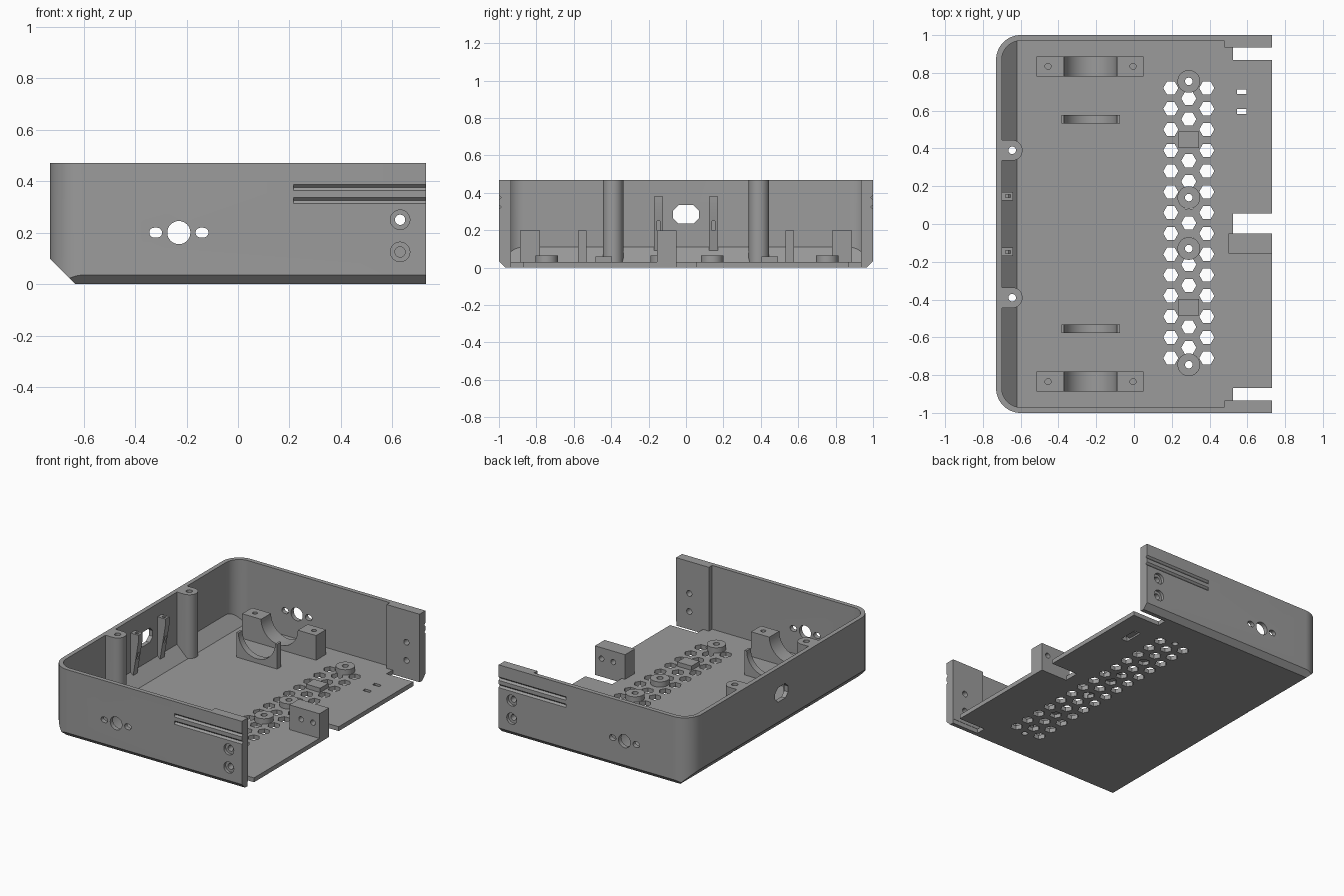
import bpy, bmesh
from math import sin, cos, pi, radians, sqrt

if "Cube" in bpy.data.objects:
    bpy.data.objects.remove(bpy.data.objects["Cube"], do_unlink=True)

grey = bpy.data.materials.new("plain grey")
grey.use_nodes = True
COLOUR = (0.33, 0.33, 0.33, 1)
grey.diffuse_color = COLOUR
for node in grey.node_tree.nodes:
    if node.type == "BSDF_PRINCIPLED":
        node.inputs["Base Color"].default_value = COLOUR

L, W, H, T = 0.73, 1.0, 0.47, 0.03      # half length, half width, height, wall
MOTOR_X, MOTOR_Z = -0.23, 0.2


# ---------- helpers ----------
def arc(cx, cy, r, start, end, n=16):
    angles = [radians(start + (end - start) * i / n) for i in range(n + 1)]
    return [(cx + r * cos(a), cy + r * sin(a)) for a in angles]


def circle(cx, cy, r, n=32):
    return arc(cx, cy, r, 0, 360, n)[:-1]


def rect(u0, u1, v0, v1):
    return [(u0, v0), (u1, v0), (u1, v1), (u0, v1)]


def extrude(bm, pts, a, b, axis="z"):
    place = {"x": lambda u, v, t: (t, u, v),
             "y": lambda u, v, t: (u, t, v),
             "z": lambda u, v, t: (u, v, t)}[axis]
    low = [bm.verts.new(place(u, v, a)) for u, v in pts]
    top = [bm.verts.new(place(u, v, b)) for u, v in pts]
    new = [bm.faces.new(low), bm.faces.new(top)]
    for i in range(len(pts)):
        j = (i + 1) % len(pts)
        new.append(bm.faces.new((low[i], low[j], top[j], top[i])))
    bmesh.ops.recalc_face_normals(bm, faces=new)


def slice_off(bm, point, normal):
    geom = bm.verts[:] + bm.edges[:] + bm.faces[:]
    bmesh.ops.bisect_plane(bm, geom=geom, plane_co=point, plane_no=normal, clear_outer=True)
    bmesh.ops.holes_fill(bm, edges=[e for e in bm.edges if e.is_boundary], sides=0)
    bmesh.ops.recalc_face_normals(bm, faces=bm.faces[:])


def make(name, bm):
    mesh = bpy.data.meshes.new(name)
    bm.to_mesh(mesh)
    bm.free()
    mesh.materials.append(grey)
    ob = bpy.data.objects.new(name, mesh)
    bpy.context.scene.collection.objects.link(ob)
    return ob


def solid(name, *shapes):
    bm = bmesh.new()
    for shape in shapes:
        extrude(bm, *shape)
    return make(name, bm)


def cut(ob, *cutters):
    for c in cutters:
        c.hide_render = True
        mod = ob.modifiers.new("cut", "BOOLEAN")
        mod.operation, mod.solver, mod.object = "DIFFERENCE", "EXACT", c
    bpy.context.view_layer.update()
    graph = bpy.context.evaluated_depsgraph_get()
    mesh = bpy.data.meshes.new_from_object(ob.evaluated_get(graph))
    ob.modifiers.clear()
    ob.data = mesh


# ---------- tray shell ----------
R = 0.13
bm = bmesh.new()
extrude(bm, [(L, -W), (L, W)] + arc(R - L, W - R, R, 90, 180)
        + arc(R - L, R - W, R, 180, 270), 0, H)
slice_off(bm, (-0.633, 0, 0), (-1, 0, -1))
for s in (-1, 1):
    slice_off(bm, (0, s * 0.965, 0), (0, s, -1))
tray = make("tray", bm)

# Cavity steps inward near the open end, leaving thicker wall ends
r, iw, pad = R - T, W - T, 0.935
bm = bmesh.new()
extrude(bm, [(1, -pad), (1, pad), (0.48, pad), (0.48, iw)]
        + arc(R - L, W - R, r, 90, 180) + arc(R - L, R - W, r, 180, 270)
        + [(0.48, -iw), (0.48, -pad)], T, 1)
slice_off(bm, (-0.59, 0, 0), (-1, 0, -1))
cavity = make("cavity_cutter", bm)

# Honeycomb vents and floor notches
vents = []
for col in (-1, 0, 1):
    for i in range(14 if col else 13):
        y = (0.72 if col else 0.665) - 0.11 * i
        vents.append((circle(0.29 + col * 0.055 * sqrt(3), y, 0.04, 6), -0.1, 0.1))
for y0, y1 in ((-0.05, 0.055), (0.868, 0.937), (-0.937, -0.868)):
    vents.append((rect(0.525, 0.8, y0, y1), -0.1, 0.0301))
for y in (0.595, 0.7):
    vents.append((rect(0.545, 0.595, y - 0.013, y + 0.013), -0.1, 0.1))
vent_cutter = solid("vent_cutter", *vents)

# Wall openings, grooves and vertical screw holes
holes = [(circle(MOTOR_X, MOTOR_Z, 0.045), -1.1, 1.1, "y")]
for dx in (-0.09, 0.09):
    x = MOTOR_X + dx
    holes.append((arc(x + 0.006, MOTOR_Z, 0.019, -90, 90)
                  + arc(x - 0.006, MOTOR_Z, 0.019, 90, 270), -1.1, 1.1, "y"))
for z in (0.125, 0.25):
    holes.append((circle(0.63, z, 0.02), -1.1, 1.1, "y"))
for s in (-1, 1):
    for z in (0.325, 0.375):
        holes.append((circle(s * W, z, 0.012, 4), 0.215, 0.8, "x"))
c = 0.03
holes.append(([(-0.07 + c, 0.235), (0.07 - c, 0.235), (0.07, 0.235 + c), (0.07, 0.335 - c),
               (0.07 - c, 0.335), (-0.07 + c, 0.335), (-0.07, 0.335 - c), (-0.07, 0.235 + c)],
              -0.8, -0.66, "x"))
POSTS = [(-0.645, 0.39), (-0.645, -0.39)]
STANDOFFS = [(0.29, y) for y in (0.755, 0.14, -0.13, -0.745)]
for x, y in POSTS + STANDOFFS:
    holes.append((circle(x, y, 0.02), -0.1, 0.6))
hole_cutter = solid("hole_cutter", *holes)

# Screw head recesses outside, and the strap recess underneath
bores = [(circle(0.63, z, 0.038), s * 0.98, s * 1.1, "y")
         for z in (0.125, 0.25) for s in (-1, 1)]
bores.append((rect(0.545, 0.595, 0.582, 0.713), -0.1, 0.012))
bore_cutter = solid("bore_cutter", *bores)
cut(tray, cavity, vent_cutter, hole_cutter, bore_cutter)
parts = [tray]

# ---------- screw posts on the closed end ----------
for n, (x, y) in enumerate(POSTS):
    bm = bmesh.new()
    extrude(bm, [(-0.71, y - 0.055)] + arc(x, y, 0.055, -90, 90) + [(-0.71, y + 0.055)], 0.02, H)
    slice_off(bm, (-0.62, 0, 0), (-1, 0, -1))
    post = make("screw_post_" + "ab"[n], bm)
    cut(post, hole_cutter)
    parts.append(post)

# ---------- standoffs and floor pads ----------
standoffs = solid("standoffs", *[(circle(x, y, 0.06), 0.025, 0.066) for x, y in STANDOFFS])
cut(standoffs, hole_cutter)
parts.append(standoffs)
parts.append(solid("floor_pads", *[(rect(0.235, 0.345, y - 0.044, y + 0.044), 0.025, 0.06)
                                   for y in (0.447, -0.44)]))

# ---------- cradles ----------
def cradle(name, x0, x1, y0, y1):
    dip = arc(MOTOR_X, MOTOR_Z, 0.14, 0, -180, 32)
    return solid(name, ([(x0, 0.025), (x1, 0.025), (x1, MOTOR_Z)] + dip + [(x0, MOTOR_Z)],
                        y0, y1, "y"))


screws = solid("cradle_screw_cutter", *[(circle(x, s * 0.835, 0.016, 20), 0.08, 0.3)
                                        for x in (-0.455, -0.005) for s in (-1, 1)])
for s, side in ((-1, "front"), (1, "back")):
    block = cradle(side + "_cradle", -0.515, 0.05, s * 0.78, s * 0.888)
    cut(block, screws)
    parts += [block, cradle(side + "_cradle_rib", -0.385, -0.075, s * 0.533, s * 0.577)]

# ---------- slotted clips beside the window ----------
clip_slot = solid("clip_slot_cutter", *[(rect(-0.68, -0.655, y - 0.008, y + 0.008), 0.2, 0.5)
                                        for y in (-0.147, 0.147)])
clips = solid("clips", *[([(-0.71, 0.38), (-0.64, 0.38), (-0.64, 0.34), (-0.685, 0.07),
                           (-0.69, 0.07), (-0.71, 0.1)], y - 0.023, y + 0.023, "y")
                         for y in (-0.147, 0.147)])
cut(clips, clip_slot)
parts.append(clips)

# ---------- mounting tab at the open end ----------
tab_holes = solid("tab_hole_cutter", *[(circle(x, 0.125, 0.018), -0.3, 0.1, "y")
                                       for x in (0.59, 0.68)])
tab = solid("mounting_tab", (rect(0.5, L, -0.155, -0.05), 0.001, 0.2))
cut(tab, tab_holes)
parts.append(tab)

# ---------- finish ----------
for ob in parts:
    ob.data.shade_smooth()
    ob.data.set_sharp_from_angle(angle=radians(30))
for c in (cavity, vent_cutter, hole_cutter, bore_cutter, screws, clip_slot, tab_holes):
    bpy.data.objects.remove(c, do_unlink=True)
